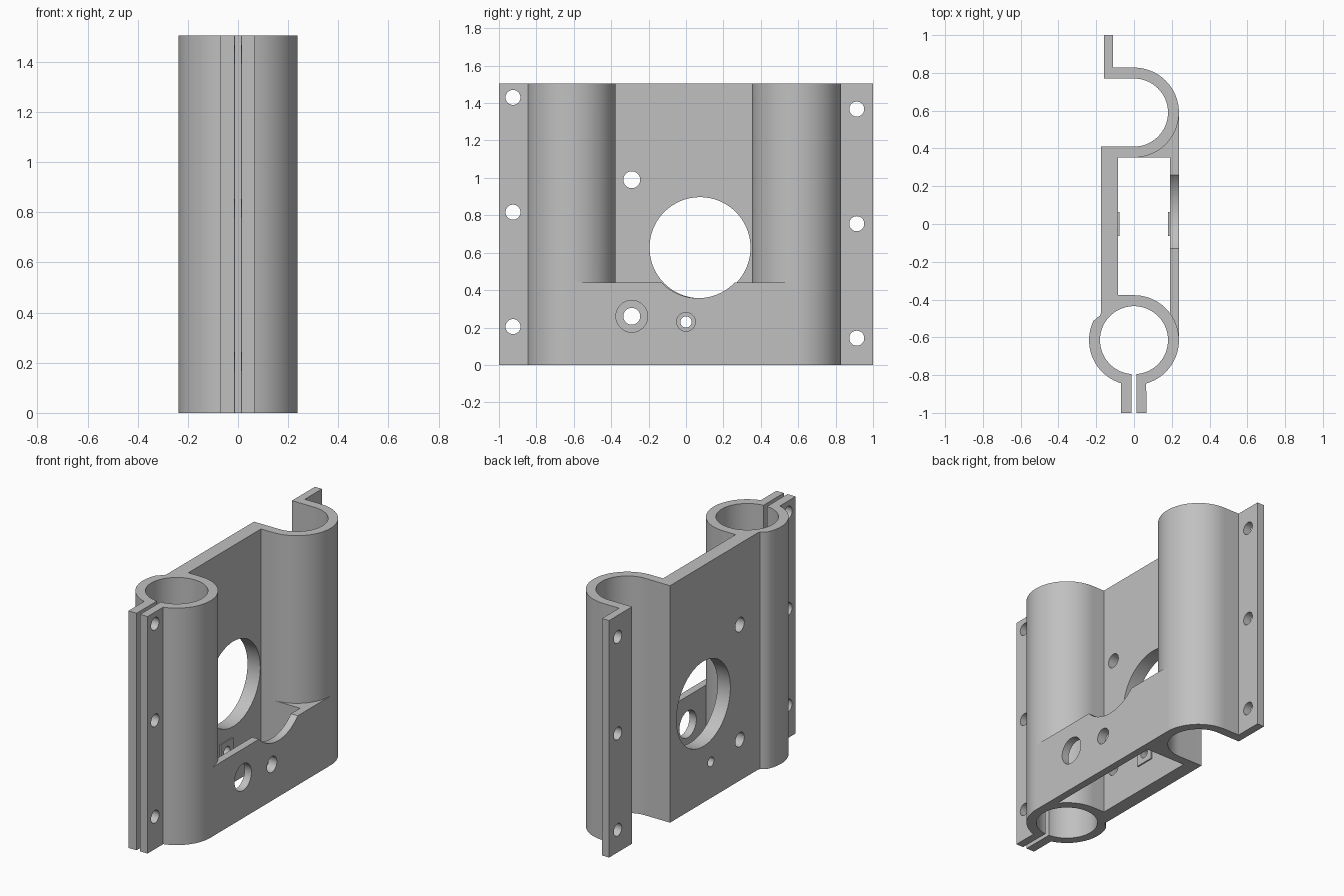
import bpy
import bmesh
from math import cos, sin, radians, pi
from mathutils import Matrix

cube = bpy.data.objects.get("Cube")
if cube:
    bpy.data.objects.remove(cube, do_unlink=True)

HEIGHT = 1.505
PLATE_TOP = 0.44
OUTER, INNER = 0.238, 0.18
CLAMP_Y, CRADLE_Y = -0.615, 0.59

grey = bpy.data.materials.new("plain grey")
grey.use_nodes = True
colour = (0.53, 0.53, 0.53, 1)
grey.diffuse_color = colour
grey.node_tree.nodes["Principled BSDF"].inputs["Base Color"].default_value = colour


def finish(name, bm):
    bmesh.ops.recalc_face_normals(bm, faces=bm.faces)
    mesh = bpy.data.meshes.new(name)
    bm.to_mesh(mesh)
    bm.free()
    mesh.materials.append(grey)
    obj = bpy.data.objects.new(name, mesh)
    bpy.context.collection.objects.link(obj)
    return obj


def arc(cy, r, start, end):
    n = max(2, round(abs(end - start) / 4))
    angles = [radians(start + (end - start) * i / n) for i in range(n + 1)]
    return [(r * cos(a), cy + r * sin(a)) for a in angles]


def extrude(name, points, height):
    bm = bmesh.new()
    face = bm.faces.new([bm.verts.new((x, y, 0)) for x, y in points])
    up = bmesh.ops.extrude_face_region(bm, geom=[face])["geom"]
    verts = [v for v in up if isinstance(v, bmesh.types.BMVert)]
    bmesh.ops.translate(bm, verts=verts, vec=(0, 0, height))
    return finish(name, bm)


def box(name, x0, x1, y, z, size):
    bm = bmesh.new()
    place = Matrix.Translation(((x0 + x1) / 2, y, z)) @ Matrix.Diagonal((x1 - x0, size, size, 1))
    bmesh.ops.create_cube(bm, size=1, matrix=place)
    return finish(name, bm)


def drill(x0, x1, y, z, r, segments=40):
    bm = bmesh.new()
    place = Matrix.Translation(((x0 + x1) / 2, y, z)) @ Matrix.Rotation(pi / 2, 4, "Y")
    bmesh.ops.create_cone(bm, cap_ends=True, segments=segments, radius1=r,
                          radius2=r, depth=x1 - x0, matrix=place)
    return finish("drill_cutter", bm)


def combine(target, tool, operation):
    mod = target.modifiers.new(operation, "BOOLEAN")
    mod.operation = operation
    mod.solver = "EXACT"
    mod.object = tool
    bpy.context.view_layer.objects.active = target
    bpy.ops.object.modifier_apply(modifier=mod.name)
    bpy.data.objects.remove(tool, do_unlink=True)


# Full-height section: split clamp tube, back wall, open cradle and end flange
section = [(0.013, -1), (0.065, -1)]
section += arc(CLAMP_Y, OUTER, -74.2, 90)
section += [(-0.085, CLAMP_Y + OUTER), (-0.085, CRADLE_Y - OUTER)]
section += arc(CRADLE_Y, OUTER, -90, 90)
section += [(-0.11, CRADLE_Y + OUTER), (-0.11, 1), (-0.16, 1), (-0.16, CRADLE_Y + INNER)]
section += arc(CRADLE_Y, INNER, 90, -90)
section += [(-0.175, CRADLE_Y - INNER), (-0.175, -0.47), (-0.18, -0.485), (-0.195, -0.495)]
section += arc(CLAMP_Y, OUTER, 155, 252.9)
section += [(-0.07, -1), (-0.013, -1)]
section += arc(CLAMP_Y, INNER, 265.9, -85.9)
body = extrude("bracket_body", section, HEIGHT)

# Low side plate bridging the two tubes, its ends buried in the tube walls
bridge = [(OUTER, CLAMP_Y), (OUTER, CRADLE_Y)]
bridge += arc(CRADLE_Y, 0.21, 0, -90)
bridge += [(0, CRADLE_Y - OUTER), (0.19, CRADLE_Y - OUTER), (0.19, -0.47)]
bridge += arc(CLAMP_Y, 0.21, 40, 0)
combine(body, extrude("bridge_plate", bridge, PLATE_TOP), "UNION")

# Square bosses on the inner faces of both walls
for x0, x1 in ((-0.1, -0.077), (0.18, 0.2)):
    combine(body, box("boss", x0, x1, 0, 0.23, 0.125), "UNION")

# Large opening in the back wall and matching notch in the bridge plate
holes = [(-0.3, 0.02, 0.075, 0.627, 0.27, 96), (0.1, 0.3, 0.065, 0.627, 0.27, 96)]
# Screw holes: narrow through the back wall, wide access in the bridge plate
holes += [(-0.3, 0.05, -0.29, 0.99, 0.045), (-0.3, 0.05, -0.29, 0.26, 0.045),
          (0.1, 0.3, -0.29, 0.26, 0.085),
          (-0.3, 0.05, 0, 0.23, 0.03), (0.1, 0.3, 0, 0.23, 0.05)]
# Bolt holes along both flanges
for y, top in ((-0.925, 1.43), (0.913, 1.368)):
    holes += [(-0.3, 0.3, y, top - drop, 0.04) for drop in (0, 0.613, 1.225)]
for hole in holes:
    combine(body, drill(*hole), "DIFFERENCE")

# Smooth curves, crisp edges
for obj in bpy.context.selected_objects:
    obj.select_set(False)
body.select_set(True)
bpy.context.view_layer.objects.active = body
bpy.ops.object.shade_smooth_by_angle(angle=radians(25))
